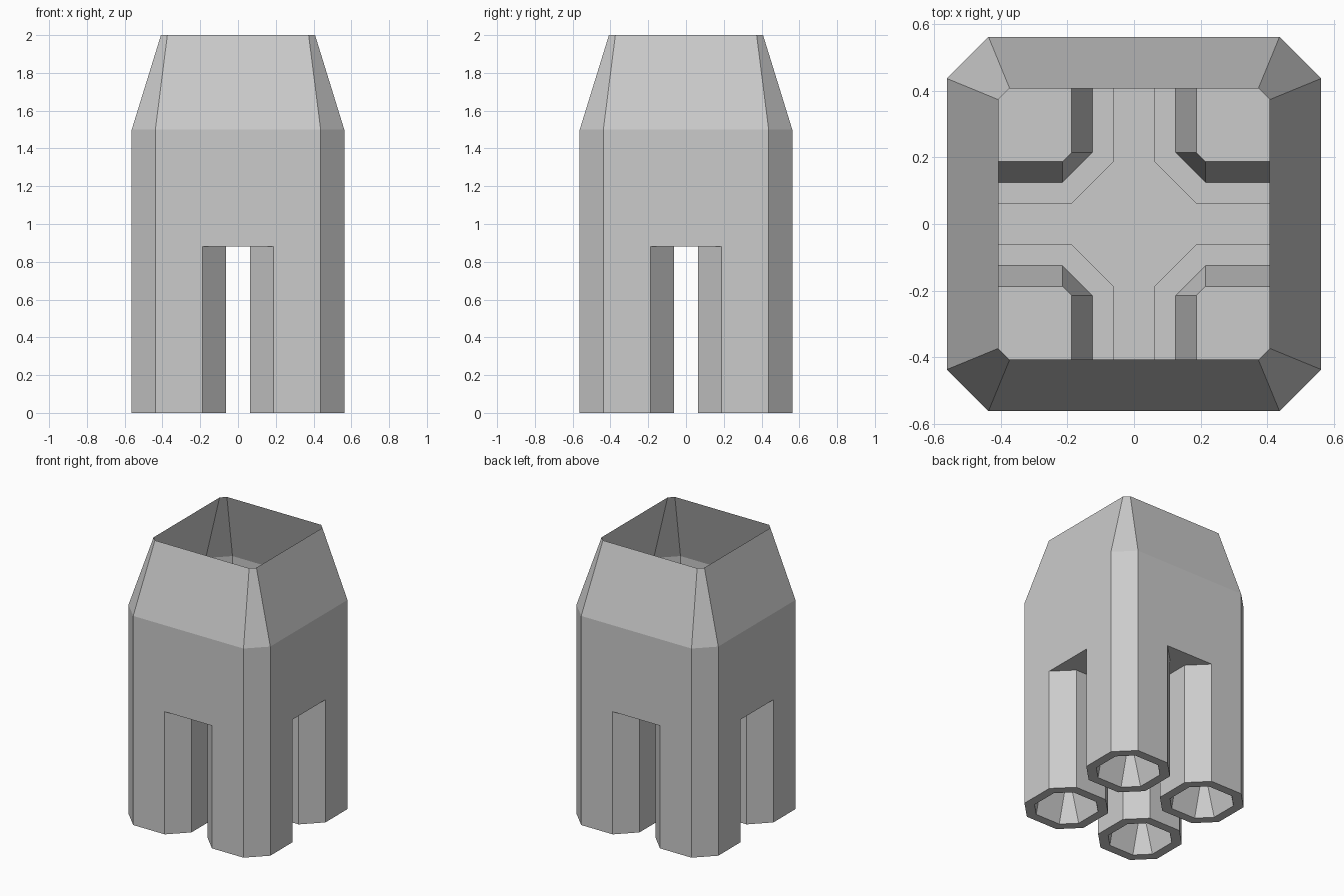
import bpy

if "Cube" in bpy.data.objects:
    bpy.data.objects.remove(bpy.data.objects["Cube"])

grey = bpy.data.materials.new("plain_grey")
grey.diffuse_color = (0.6, 0.6, 0.6, 1)
grey.use_nodes = True
grey.node_tree.nodes["Principled BSDF"].inputs["Base Color"].default_value = grey.diffuse_color

HALF, CUT = 0.5625, 0.4375   # hull half width, and where its corner chamfers start
GAP, STRAIGHT = 0.0625, 0.1875  # half gap between legs, end of leg inner chamfer
ARCH, SHOULDER, TOP = 0.88, 1.5, 2.0


def ring(half, straight, z, cx=0, cy=0):
    """Chamfered square, counter-clockwise."""
    pts = [(half, -straight), (half, straight), (straight, half), (-straight, half),
           (-half, straight), (-half, -straight), (-straight, -half), (straight, -half)]
    return [(cx + x, cy + y, z) for x, y in pts]


def add_object(name, verts, faces):
    mesh = bpy.data.meshes.new(name)
    mesh.from_pydata(verts, [], faces)
    mesh.materials.append(grey)
    obj = bpy.data.objects.new(name, mesh)
    bpy.context.collection.objects.link(obj)
    return obj


def loft(name, rings, cap_first=False):
    """Join rings with quads; optionally close the first ring."""
    n = len(rings[0])
    verts = [p for r in rings for p in r]
    faces = []
    for k in range(len(rings) - 1):
        a, b = k * n, (k + 1) * n
        for i in range(n):
            j = (i + 1) % n
            faces.append((a + i, a + j, b + j, b + i))
    if cap_first:
        faces.append(tuple(reversed(range(n))))
    return add_object(name, verts, faces)


# Open-topped hull shell: straight walls, then the tapered shoulder
loft("hull", [ring(HALF, CUT, ARCH), ring(HALF, CUT, SHOULDER), ring(0.408, 0.374, TOP)])

# Cross-shaped underside between the legs
quarter = [(HALF, STRAIGHT), (CUT, GAP), (STRAIGHT, GAP),
           (GAP, STRAIGHT), (GAP, CUT), (STRAIGHT, HALF)]
cross = []
for _ in range(4):
    cross += [(x, y, ARCH) for x, y in quarter]
    quarter = [(-y, x) for x, y in quarter]
add_object("underside", cross, [tuple(reversed(range(len(cross))))])

# Four hollow eight-sided legs, each with a tapered nozzle recess
CENTRE = (HALF + GAP) / 2
for side, sx in (("right", 1), ("left", -1)):
    for end, sy in (("back", 1), ("front", -1)):
        c = (sx * CENTRE, sy * CENTRE)
        loft(f"leg_{end}_{side}", [ring(0.1875, 0.0975, 0, *c),
                                   ring(0.25, 0.125, 0, *c),
                                   ring(0.25, 0.125, ARCH, *c)])
        loft(f"nozzle_{end}_{side}", [ring(0.125, 0.0975, 0.25, *c),
                                      ring(0.1875, 0.0975, 0, *c)], cap_first=True)
